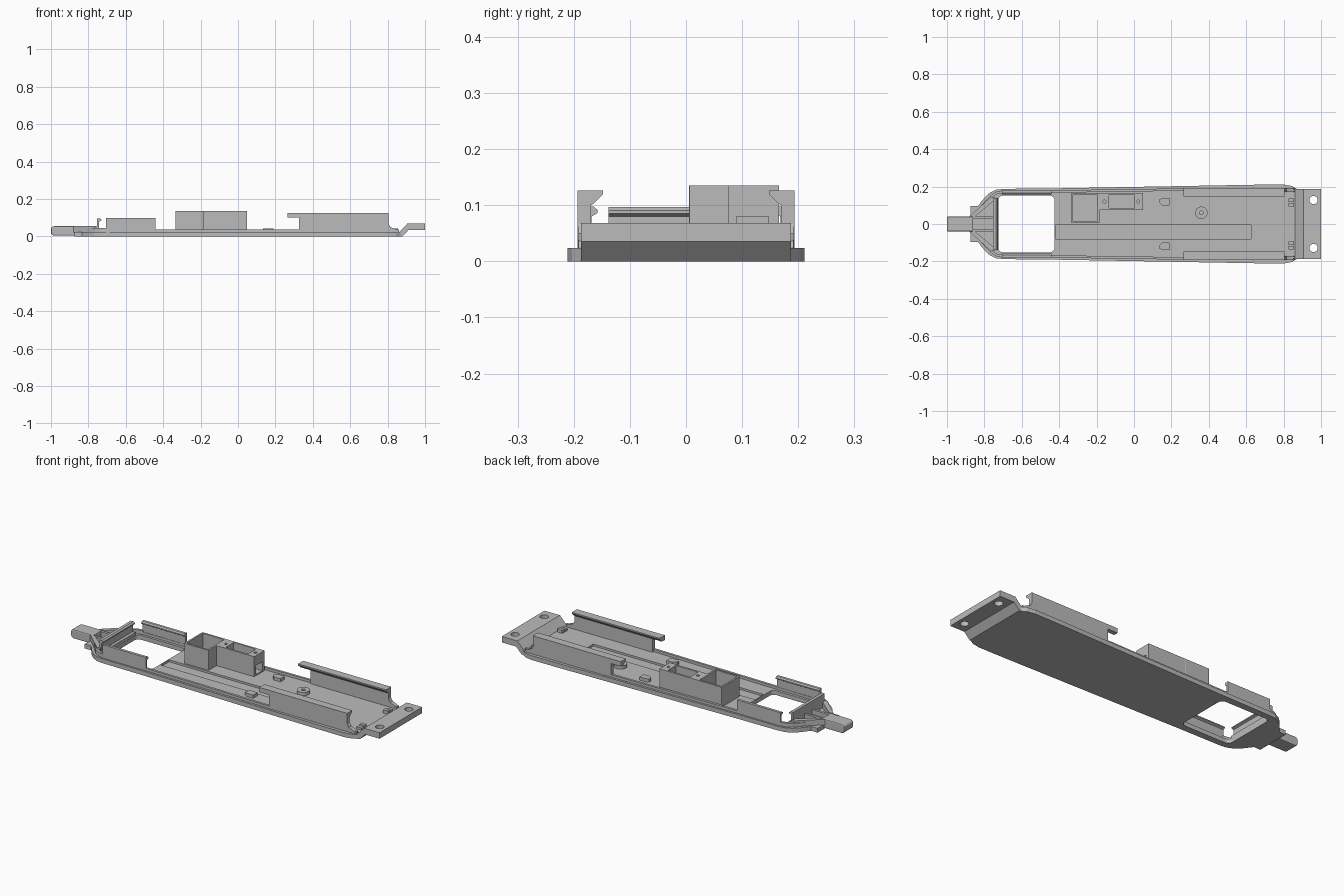
import bpy, bmesh, math
from mathutils import Vector

cube = bpy.data.objects.get("Cube")
if cube:
    bpy.data.objects.remove(cube, do_unlink=True)

grey = bpy.data.materials.new("plain grey")
grey.use_nodes = True
grey.diffuse_color = (0.5, 0.5, 0.5, 1)
grey.node_tree.nodes["Principled BSDF"].inputs["Base Color"].default_value = (0.5, 0.5, 0.5, 1)


def prism(name, pts, lo, hi, axis="z"):
    """Extrude a flat outline along an axis."""
    place = {"z": lambda a, b, h: (a, b, h),
             "y": lambda a, b, h: (a, h, b),
             "x": lambda a, b, h: (h, a, b)}[axis]
    bm = bmesh.new()
    face = bm.faces.new([bm.verts.new(place(a, b, lo)) for a, b in pts])
    top = bmesh.ops.extrude_face_region(bm, geom=[face])["geom"]
    move = Vector(place(0, 0, hi - lo))
    bmesh.ops.translate(bm, vec=move, verts=[v for v in top if isinstance(v, bmesh.types.BMVert)])
    bmesh.ops.recalc_face_normals(bm, faces=bm.faces)
    mesh = bpy.data.meshes.new(name)
    bm.to_mesh(mesh)
    bm.free()
    mesh.materials.append(grey)
    ob = bpy.data.objects.new(name, mesh)
    bpy.context.collection.objects.link(ob)
    return ob


def box(name, x0, x1, y0, y1, z0, z1):
    return prism(name, [(x0, y0), (x1, y0), (x1, y1), (x0, y1)], z0, z1)


def disc(name, x, y, r, z0, z1, n=24):
    ring = [(x + r * math.cos(i * math.tau / n), y + r * math.sin(i * math.tau / n)) for i in range(n)]
    return prism(name, ring, z0, z1)


def rounded(x0, x1, y0, y1, r, steps=5):
    corners = [(x1 - r, y1 - r), (x0 + r, y1 - r), (x0 + r, y0 + r), (x1 - r, y0 + r)]
    return [(cx + r * math.cos((q + i / steps) * math.pi / 2), cy + r * math.sin((q + i / steps) * math.pi / 2))
            for q, (cx, cy) in enumerate(corners) for i in range(steps + 1)]


def cut(ob, *cutters):
    for c in cutters:
        mod = ob.modifiers.new("cut", "BOOLEAN")
        mod.operation, mod.solver, mod.object = "DIFFERENCE", "EXACT", c
        bpy.context.view_layer.objects.active = ob
        bpy.ops.object.modifier_apply(modifier=mod.name)
        bpy.data.objects.remove(c, do_unlink=True)


def bevel(ob, width, segments=2):
    mod = ob.modifiers.new("soft edges", "BEVEL")
    mod.width, mod.segments, mod.limit_method = width, segments, "ANGLE"


def flip(pts, s):
    return [(x, y * s) for x, y in pts]


def strip(path, width):
    """Thicken a path inward (towards the middle line)."""
    inner = []
    for i, p in enumerate(path):
        d = Vector(path[min(i + 1, len(path) - 1)]) - Vector(path[max(i - 1, 0)])
        d.normalize()
        inner.append((p[0] + d.y * width, p[1] - d.x * width))
    return path + inner[::-1]


# Base plate with a window, a shallow floor and a long groove
half = [(-0.875, 0.095), (-0.835, 0.095), (-0.8, 0.14), (-0.77, 0.168), (-0.735, 0.184), (-0.69, 0.188),
        (-0.45, 0.19), (0.1, 0.2), (0.65, 0.21), (0.8, 0.211), (0.845, 0.203), (0.87, 0.187)]
base = prism("base_plate", half + flip(half, -1)[::-1], 0, 0.024)
cut(base, prism("window_cutter", rounded(-0.725, -0.425, -0.152, 0.152, 0.025), -0.1, 0.1),
    box("groove_cutter", -0.42, 0.625, -0.08, -0.005, 0.013, 0.1))

# Raised mounting tab with two screw holes
tab = prism("mounting_tab", [(0.862, 0), (0.878, 0), (0.912, 0.035), (1, 0.035),
                             (1, 0.068), (0.905, 0.068), (0.862, 0.024)], -0.187, 0.187, "y")
cut(tab, *[disc("hole_cutter", 0.96, y, 0.022, -0.1, 0.2) for y in (-0.128, 0.128)])

# Tongue at the narrow end
tongue = prism("tongue", [(-1, 0.016), (-0.988, 0.004), (-0.86, 0.004), (-0.86, 0.055), (-0.988, 0.055),
                          (-1, 0.045)], -0.04, 0.04, "y")
bevel(tongue, 0.006)

for side, s in (("left", 1), ("right", -1)):
    # Low rim along the plate, and the taller rounded rim at the narrow end
    rim = [(-0.71, 0.178), (-0.44, 0.18), (0.1, 0.188), (0.3, 0.192), (0.8, 0.193), (0.86, 0.185)]
    prism(side + "_rim", flip(strip(rim, 0.013), s), 0.02, 0.038)
    nose = [(-0.835, 0.075), (-0.795, 0.123), (-0.765, 0.155), (-0.735, 0.173), (-0.7, 0.179)]
    prism(side + "_nose_rim", flip(strip(nose, 0.014), s), 0.02, 0.045)
    # Diagonal brace and straight rib running into the tongue
    prism(side + "_brace", flip([(-0.88, 0.04), (-0.85, 0.04), (-0.745, 0.128), (-0.745, 0.145), (-0.765, 0.145)], s),
          0.02, 0.055)
    prism(side + "_rib", flip([(-0.87, 0.04), (-0.87, 0.026), (-0.75, 0.026), (-0.75, 0.04)], s), 0.02, 0.05)

    # Short side panel with a bead along its inner top edge
    panel = [(0.18, 0.02), (0.18, 0.098), (0.165, 0.098), (0.158, 0.092), (0.158, 0.086), (0.168, 0.08), (0.168, 0.02)]
    prism(side + "_short_panel", [(y * s, z) for y, z in panel], -0.705, -0.44, "x")

    # Long side wall with an overhanging clip rail that runs past its end
    wall = [(0.193, 0.02), (0.193, 0.104), (0.17, 0.104), (0.17, 0.02)]
    rail = [(0.193, 0.1), (0.193, 0.126), (0.148, 0.126), (0.148, 0.119), (0.168, 0.1)]
    prism(side + "_long_wall", [(y * s, z) for y, z in wall], 0.325, 0.805, "x")
    prism(side + "_clip_rail", [(y * s, z) for y, z in rail], 0.265, 0.805, "x")
    prism(side + "_wall_foot", [(0.8, 0.02), (0.8, 0.075), (0.815, 0.05), (0.85, 0.036), (0.86, 0.02)],
          0.17 * s, 0.192 * s, "y")

    # Locating peg and end stop on the floor
    peg = [(0.135, 0.115), (0.15, 0.1), (0.19, 0.1), (0.19, 0.138), (0.15, 0.138), (0.135, 0.13)]
    prism(side + "_peg", flip(peg, s), 0.02, 0.042)
    for y in (0.103, 0.127):
        box(side + "_end_stop", 0.825, 0.855, y * s - 0.01, y * s + 0.01, 0.02, 0.042 if y < 0.11 else 0.036)

# Hooked crossbar in front of the window
prism("crossbar", [(-0.755, 0.02), (-0.755, 0.097), (-0.738, 0.097), (-0.73, 0.091), (-0.73, 0.085),
                   (-0.742, 0.08), (-0.742, 0.04), (-0.726, 0.04), (-0.726, 0.02)], -0.138, 0.138, "y")

# Open square compartment
bay = prism("open_compartment", rounded(-0.335, -0.184, 0.005, 0.166, 0.005, 2), 0.02, 0.135)
cut(bay, box("bay_cutter", -0.325, -0.194, 0.015, 0.156, 0.03, 0.2))

# Slotted block with a cable notch and two screw holes
block = box("slotted_block", -0.186, 0.047, 0.075, 0.166, 0.02, 0.135)
cut(block, box("slot_cutter", -0.135, 0.002, 0.086, 0.155, 0.03, 0.2),
    box("notch_cutter", -0.02, 0.1, 0.09, 0.147, 0.03, 0.08),
    *[disc("screw_cutter", x, 0.12, 0.008, 0.09, 0.2, 12) for x in (-0.158, 0.023)])

# Round boss with a centre hole
boss = disc("round_boss", 0.36, 0.06, 0.033, 0.02, 0.042)
cut(boss, disc("boss_cutter", 0.36, 0.06, 0.01, 0.026, 0.1, 16))
